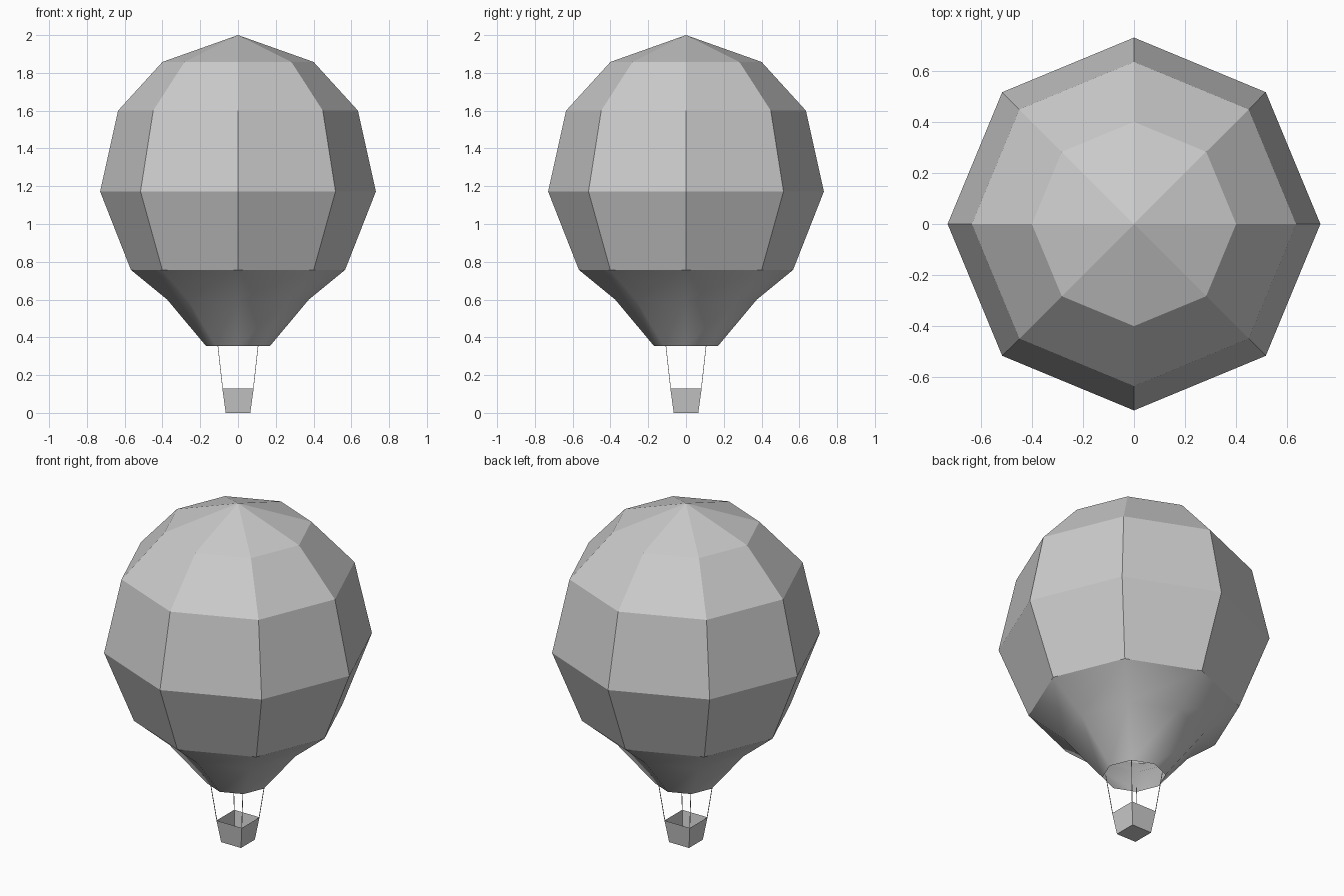
import bpy, bmesh, math
from mathutils import Vector

if "Cube" in bpy.data.objects:
    bpy.data.objects.remove(bpy.data.objects["Cube"])


def ring(bm, radius, z, sides, phase=0.0):
    step = 2 * math.pi / sides
    return [bm.verts.new((radius * math.cos(phase + i * step),
                          radius * math.sin(phase + i * step), z)) for i in range(sides)]


def bridge(bm, low, high, smooth=False):
    n = len(low)
    for i in range(n):
        j = (i + 1) % n
        bm.faces.new((low[i], low[j], high[j], high[i])).smooth = smooth


def finish(bm, name):
    mesh = bpy.data.meshes.new(name)
    bm.to_mesh(mesh)
    bm.free()
    obj = bpy.data.objects.new(name, mesh)
    bpy.context.collection.objects.link(obj)
    return obj


# Envelope: eight-sided, open at the mouth, softly shaded below the lower belt
profile = [(0.17, 0.355), (0.375, 0.60), (0.567, 0.757),
           (0.73, 1.172), (0.635, 1.60), (0.40, 1.858)]
bm = bmesh.new()
rings = [ring(bm, r, z, 8) for r, z in profile]
for i in range(len(rings) - 1):
    bridge(bm, rings[i], rings[i + 1], smooth=i < 2)
crown = bm.verts.new((0, 0, 2.0))
top = rings[-1]
for i in range(8):
    bm.faces.new((top[i], top[(i + 1) % 8], crown))
finish(bm, "envelope")

# Basket: tapered open box
bm = bmesh.new()
base = ring(bm, 0.065 * math.sqrt(2), 0.0, 4, math.pi / 4)
rim = ring(bm, 0.083 * math.sqrt(2), 0.13, 4, math.pi / 4)
bridge(bm, base, rim)
bm.faces.new(base[::-1])
finish(bm, "basket")

# Ropes: one thin line from each basket corner to the mouth
for i, (sx, sy) in enumerate([(1, 1), (-1, 1), (-1, -1), (1, -1)]):
    start = Vector((sx * 0.081, sy * 0.081, 0.125))
    end = Vector((sx * 0.108, sy * 0.108, 0.37))
    axis = end - start
    bm = bmesh.new()
    bmesh.ops.create_cone(bm, cap_ends=True, segments=4, radius1=0.002,
                          radius2=0.002, depth=axis.length)
    rope = finish(bm, f"rope_{i + 1}")
    rope.location = (start + end) / 2
    rope.rotation_mode = 'QUATERNION'
    rope.rotation_quaternion = axis.to_track_quat('Z', 'Y')
